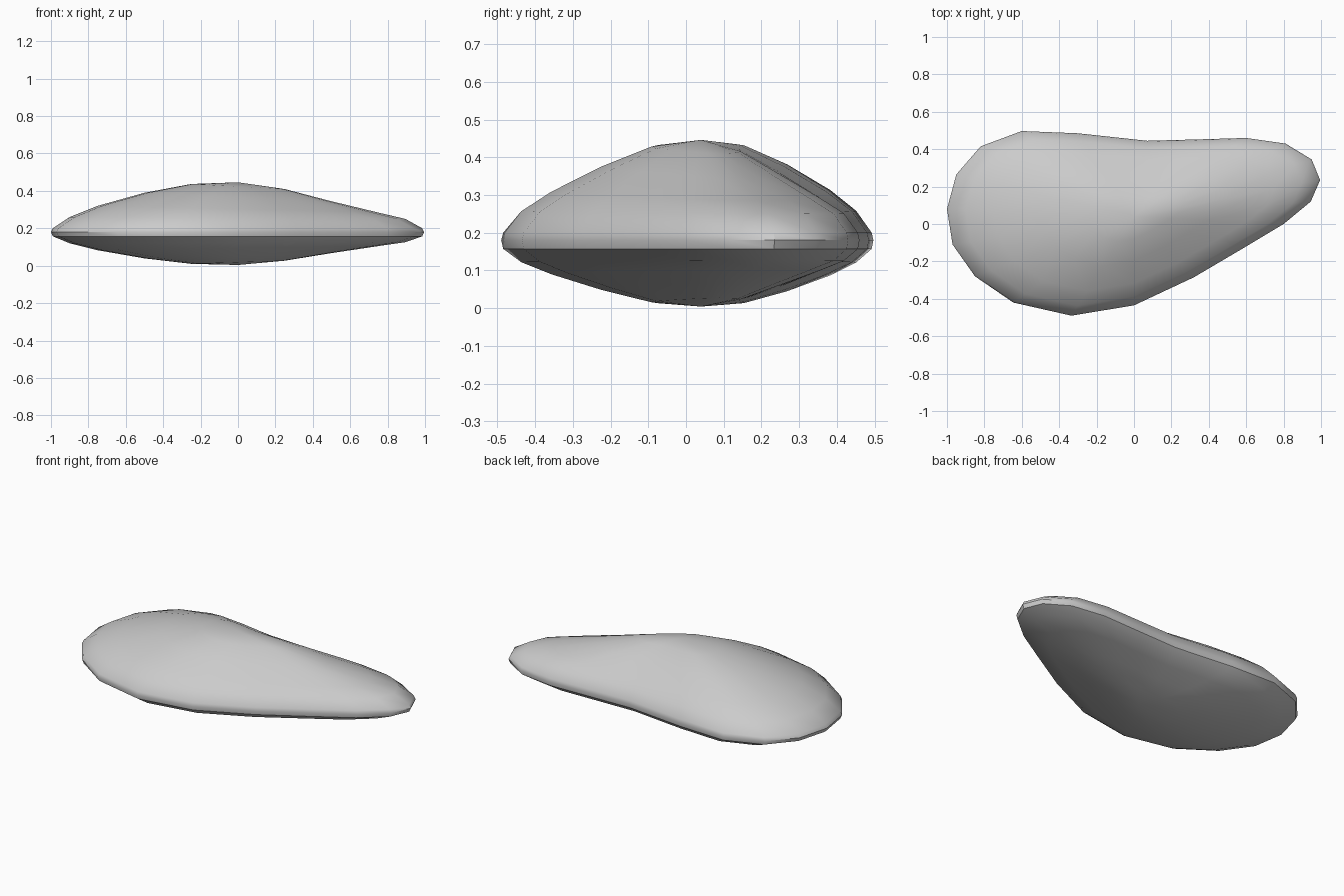
import bpy, bmesh, math

cube = bpy.data.objects.get("Cube")
if cube:
    bpy.data.objects.remove(cube, do_unlink=True)

# Outline of the shell seen from above, counterclockwise from the narrow tip
OUTLINE = [(.995, .235), (.95, .345), (.81, .43), (.6, .46), (.33, .452), (.07, .445),
           (-.3, .485), (-.6, .497), (-.82, .415), (-.95, .265), (-1, .08), (-.97, -.11),
           (-.85, -.28), (-.645, -.42), (-.335, -.49), (0, -.435), (.32, -.285),
           (.6, -.12), (.8, 0), (.945, .12)]
APEX_Y = .04
# Ring scale, dome height on the broad end, dome height toward the tip
DOME = [(.25, .437, .41), (.5, .39, .345), (.75, .32, .285), (.9, .26, .25), (.99, .2, .2)]
RIM_TOP, RIM_MID, RIM_LOW, BELLY = .2, .18, .157, .62

material = bpy.data.materials.new("stone grey")
material.use_nodes = True
grey = (.6, .6, .6, 1)
material.diffuse_color = grey
material.node_tree.nodes["Principled BSDF"].inputs["Base Color"].default_value = grey

bm = bmesh.new()


def ring(scale, height):
    return [bm.verts.new((x * scale, APEX_Y + (y - APEX_Y) * scale, height(x)))
            for x, y in OUTLINE]


def dome_height(broad, tip):
    return lambda x: broad + (tip - broad) * (x + 1) / 2


def belly_height(broad, tip):
    top = dome_height(broad, tip)
    return lambda x: RIM_LOW - BELLY * (top(x) - RIM_TOP)


# Rings run from the top of the dome, around the rim, to the belly
rings = [ring(s, dome_height(b, t)) for s, b, t in DOME]
rings.append(ring(1, lambda x: RIM_MID))
rings += [ring(s, belly_height(b, t)) for s, b, t in reversed(DOME)]
top = bm.verts.new((0, APEX_Y, .446))
bottom = bm.verts.new((0, APEX_Y, .004))

count = len(OUTLINE)
for i in range(count):
    j = (i + 1) % count
    bm.faces.new((top, rings[0][i], rings[0][j]))
    bm.faces.new((bottom, rings[-1][j], rings[-1][i]))
    for upper, lower in zip(rings, rings[1:]):
        bm.faces.new((upper[i], lower[i], lower[j], upper[j]))
bmesh.ops.recalc_face_normals(bm, faces=bm.faces)

mesh = bpy.data.meshes.new("shell_body")
bm.to_mesh(mesh)
bm.free()
mesh.materials.append(material)
shell = bpy.data.objects.new("shell_body", mesh)
bpy.context.collection.objects.link(shell)

# Smooth domes with a crisp rim
bpy.ops.object.select_all(action='DESELECT')
shell.select_set(True)
bpy.context.view_layer.objects.active = shell
bpy.ops.object.shade_smooth_by_angle(angle=math.radians(35))
